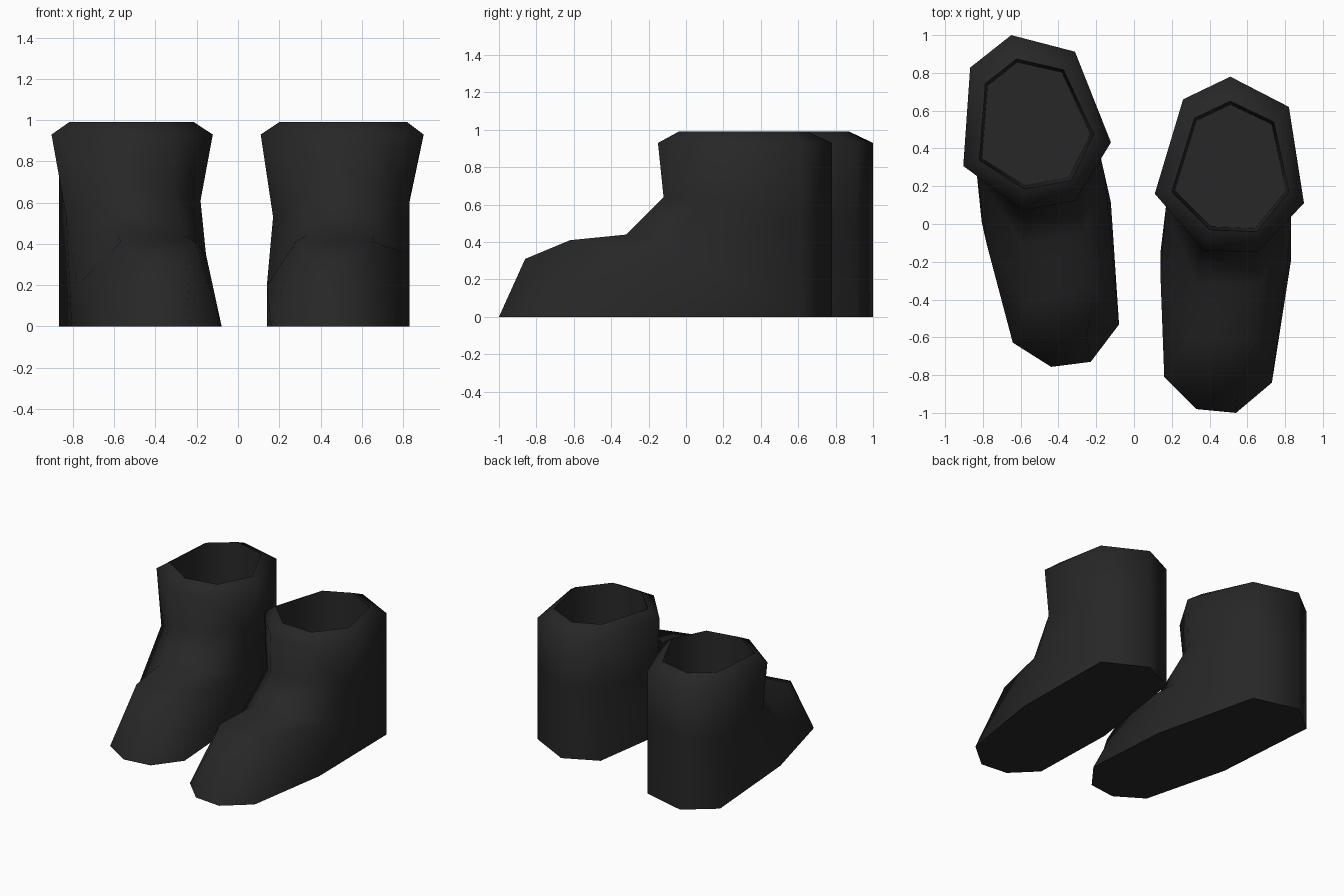
import bpy, bmesh, math

if "Cube" in bpy.data.objects:
    bpy.data.objects.remove(bpy.data.objects["Cube"])

leather = bpy.data.materials.new("black leather")
leather.diffuse_color = (0.02, 0.02, 0.02, 1)
leather.use_nodes = True
leather.node_tree.nodes["Principled BSDF"].inputs["Base Color"].default_value = leather.diffuse_color

# Seven-sided shaft outlines: heel left, back, right, side right, front right, front left, side left
RIM = [(.26, .66), (.51, .78), (.82, .62), (.90, .11), (.65, -.15), (.37, -.14), (.11, .16)]
LIP = [(.32, .56), (.51, .65), (.74, .54), (.82, .17), (.65, -.04), (.40, -.03), (.20, .17)]
ANKLE = [(.26, .66, .55), (.51, .78, .55), (.82, .62, .55), (.83, .07, .61),
         (.65, -.12, .64), (.36, -.12, .64), (.17, .10, .53)]

bm = bmesh.new()


def ring(points, z=None):
    return [bm.verts.new((p[0], p[1], p[2] if z is None else z)) for p in points]


def bridge(a, b):
    n = len(a)
    for i in range(n):
        j = (i + 1) % n
        bm.faces.new((a[i], a[j], b[j], b[i]))


# Shaft: ankle, flared rim, bevelled lip, hollow inside
ankle = ring(ANKLE)
rim = ring(RIM, .93)
lip = ring(LIP, .99)
inside = ring([(.51 + (x - .51) * .95, .3 + (y - .3) * .95) for x, y in LIP], .5)
for a, b in ((ankle, rim), (rim, lip), (lip, inside)):
    bridge(a, b)
bm.faces.new(inside)

# Sole outline: heel, right side, four toe points, left side
sole = ring(RIM[:3] + [(.83, -.20), (.73, -.84), (.54, -1), (.33, -.98), (.16, -.81), (.14, -.15)], 0)
bm.faces.new(sole)
hl, hb, hr, sr, tr, t3, t2, tl, sl = sole
al, ab, ar, asr, afr, afl, asl = ankle

# Upper foot: toe cap, instep and side points
u2, u3, c2, c3, i2, i3, ml, mr = ring([
    (.35, -.85, .31), (.55, -.86, .31), (.28, -.62, .41), (.65, -.62, .41),
    (.33, -.32, .44), (.66, -.32, .44), (.14, -.27, .20), (.83, -.05, .35)])
for f in ((hl, hb, ab, al), (hb, hr, ar, ab),                  # heel
          (t2, t3, u3, u2), (u2, u3, c3, c2),                  # toe cap
          (c2, c3, i3, i2), (i2, i3, afr, afl),                # instep
          (tl, t2, u2, c2), (t3, tr, c3, u3),                  # toe corners
          (tl, c2, ml), (tl, ml, sl), (c2, i2, ml),            # left side
          (i2, afl, asl, ml), (sl, ml, asl), (sl, asl, al, hl),
          (tr, sr, mr), (tr, mr, c3), (c3, mr, i3),            # right side
          (i3, mr, asr, afr), (sr, hr, mr), (mr, hr, ar, asr)):
    bm.faces.new(f)
bmesh.ops.recalc_face_normals(bm, faces=bm.faces)

mesh = bpy.data.meshes.new("boot")
bm.to_mesh(mesh)
bm.free()
mesh.materials.append(leather)

# Right boot
boot = bpy.data.objects.new("right_boot", mesh)
bpy.context.collection.objects.link(boot)
bpy.context.view_layer.objects.active = boot
boot.select_set(True)
bpy.ops.object.shade_smooth_by_angle(angle=math.radians(65))

# Left boot: the same boot turned slightly and set back
left = bpy.data.objects.new("left_boot", mesh)
left.location = (-.976, .127, 0)
left.rotation_euler.z = math.radians(12.7)
bpy.context.collection.objects.link(left)
